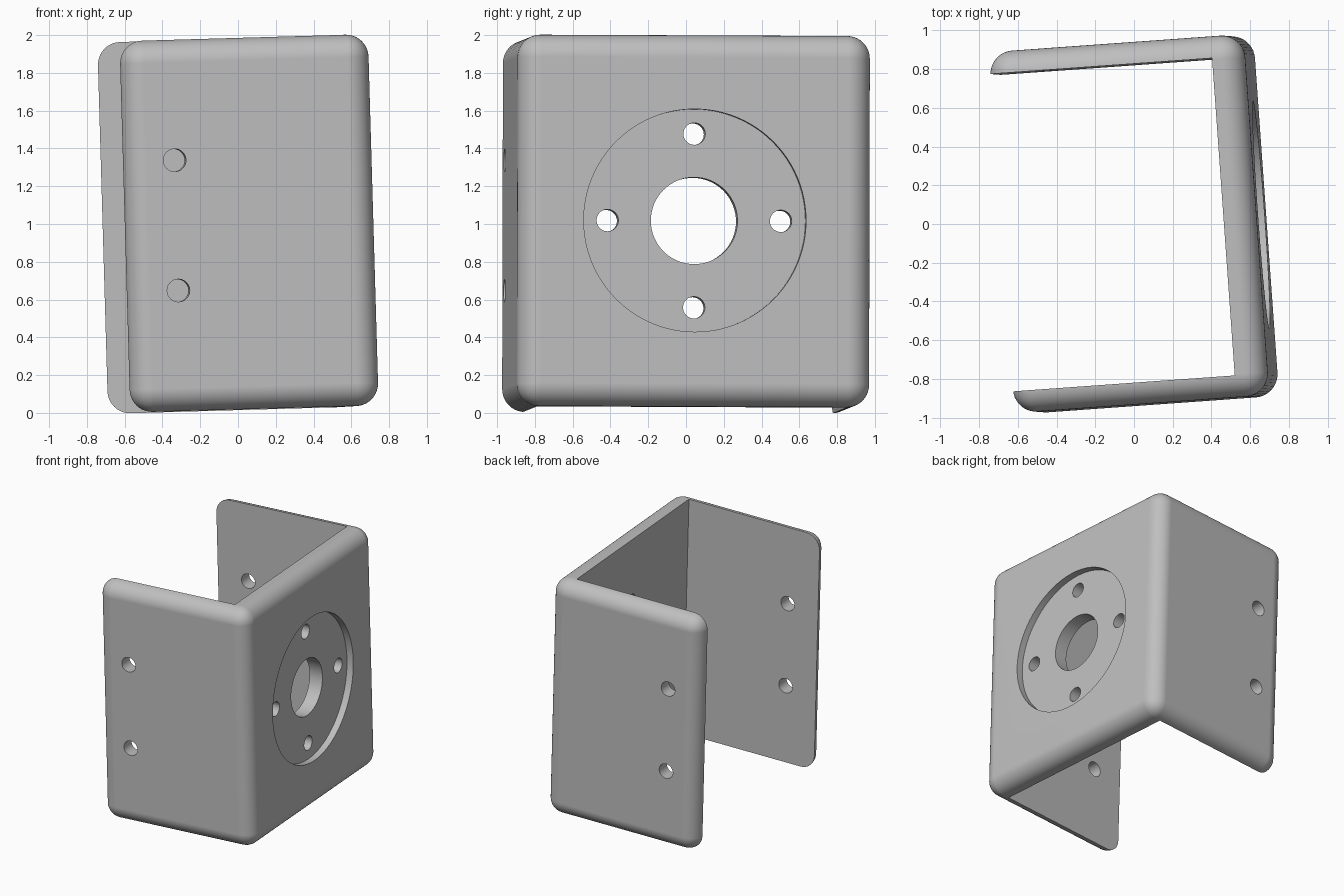
import bpy
from math import radians, sin, cos, pi

old = bpy.data.objects.get("Cube")
if old:
    bpy.data.objects.remove(old, do_unlink=True)

LENGTH, WIDTH, HEIGHT = 1.32, 1.87, 1.967   # outer block
WALL, PLATE, FILLET = 0.113, 0.168, 0.12    # arm wall, face plate, edge rounding

grey = bpy.data.materials.new("light grey")
grey.use_nodes = True
colour = (0.52, 0.52, 0.52, 1)
grey.diffuse_color = colour
grey.node_tree.nodes["Principled BSDF"].inputs["Base Color"].default_value = colour


def box(name, size, location=(0, 0, 0)):
    bpy.ops.mesh.primitive_cube_add(size=1, location=location)
    ob = bpy.context.object
    ob.name = name
    ob.scale = size
    bpy.ops.object.transform_apply(location=True, rotation=False, scale=True)
    return ob


def drill(name, radius, depth, location, along, sides=48):
    turn = (0, pi / 2, 0) if along == "x" else (pi / 2, 0, 0)
    bpy.ops.mesh.primitive_cylinder_add(vertices=sides, radius=radius, depth=depth,
                                        location=location, rotation=turn)
    ob = bpy.context.object
    ob.name = name
    return ob


def apply(ob, mod):
    bpy.ops.object.select_all(action="DESELECT")
    bpy.context.view_layer.objects.active = ob
    ob.select_set(True)
    bpy.ops.object.modifier_apply(modifier=mod.name)


def cut(ob, cutter):
    cutter.hide_render = True
    mod = ob.modifiers.new("cut", "BOOLEAN")
    mod.operation = "DIFFERENCE"
    mod.solver = "EXACT"
    mod.object = cutter
    apply(ob, mod)
    bpy.data.objects.remove(cutter, do_unlink=True)


# Rounded block that becomes the bracket
bracket = box("mounting_bracket", (LENGTH, WIDTH, HEIGHT))
bracket.data.materials.append(grey)
bevel = bracket.modifiers.new("rounding", "BEVEL")
bevel.width = FILLET
bevel.segments = 10
apply(bracket, bevel)

# Channel between the two arms, open above, below and at the end
inner = LENGTH / 2 - PLATE
cut(bracket, box("channel_cutter", (2, WIDTH - 2 * WALL, 3), (inner - 1, 0, 0)))

# Round recess in the face plate
floor = inner + WALL
cut(bracket, drill("recess_cutter", 0.59, 0.6, (floor + 0.3, 0, 0), "x", 96))

# Centre bore and four bolt holes around it
cut(bracket, drill("bore_cutter", 0.23, 0.8, (LENGTH / 2, 0, 0), "x", 64))
for i in range(4):
    a = i * pi / 2
    spot = (LENGTH / 2, 0.46 * cos(a), 0.46 * sin(a))
    cut(bracket, drill("bolt_cutter", 0.058, 0.8, spot, "x"))

# Two holes through both arms
for z in (-0.345, 0.345):
    cut(bracket, drill("arm_hole_cutter", 0.06, 3, (-0.393, 0, z), "y"))

# Smooth fillets with crisp cut edges
bpy.ops.object.select_all(action="DESELECT")
bpy.context.view_layer.objects.active = bracket
bracket.select_set(True)
bpy.ops.object.shade_smooth_by_angle(angle=radians(25))
normals = bracket.modifiers.new("flat faces", "WEIGHTED_NORMAL")
normals.keep_sharp = True

# Slightly tilted stance
bracket.rotation_euler = (radians(-0.25), radians(-1.65), radians(4.1))
bracket.location = (0, 0, 1)
